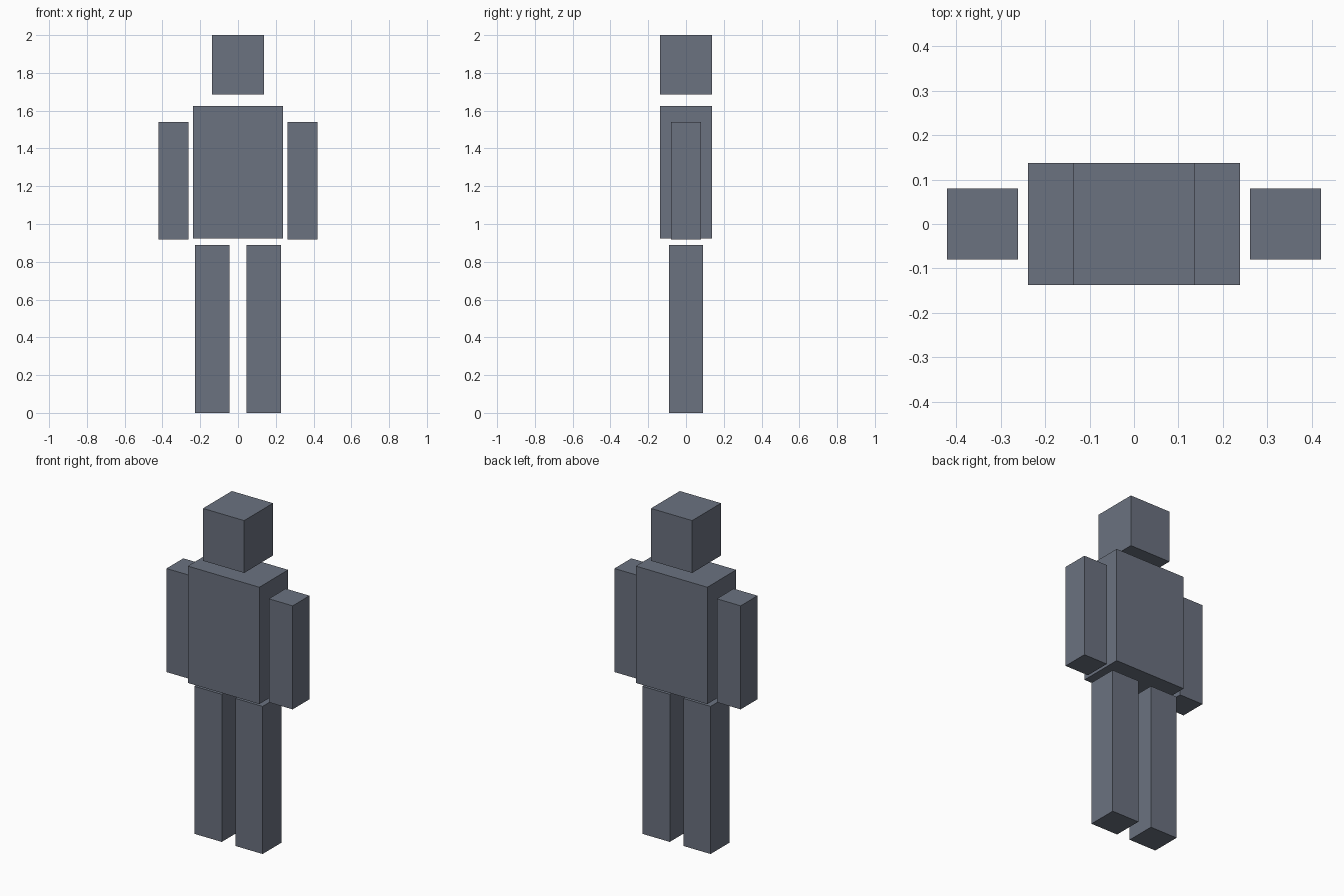
import bpy

if "Cube" in bpy.data.objects:
    bpy.data.objects.remove(bpy.data.objects["Cube"])

# Single slate grey used on every part
slate = bpy.data.materials.new("slate_grey")
slate.diffuse_color = (0.147, 0.168, 0.216, 1.0)
slate.use_nodes = True
slate.node_tree.nodes["Principled BSDF"].inputs["Base Color"].default_value = slate.diffuse_color


def box(name, x, y, z):
    """Box spanning the (min, max) ranges x, y and z."""
    ranges = (x, y, z)
    bpy.ops.mesh.primitive_cube_add(size=1, location=[(a + b) / 2 for a, b in ranges])
    ob = bpy.context.object
    ob.name = name
    ob.scale = [b - a for a, b in ranges]
    bpy.ops.object.transform_apply(location=False, rotation=False, scale=True)
    ob.data.materials.append(slate)
    return ob


# Head and torso
box("head", (-0.137, 0.137), (-0.137, 0.137), (1.685, 2.0))
box("torso", (-0.238, 0.238), (-0.137, 0.137), (0.923, 1.626))

# Arms and legs, one per side
for side, s in (("left", 1), ("right", -1)):
    box(side + "_arm", sorted((s * 0.261, s * 0.42)), (-0.08, 0.08), (0.918, 1.541))
    box(side + "_leg", sorted((s * 0.045, s * 0.227)), (-0.09, 0.09), (0.0, 0.888))
